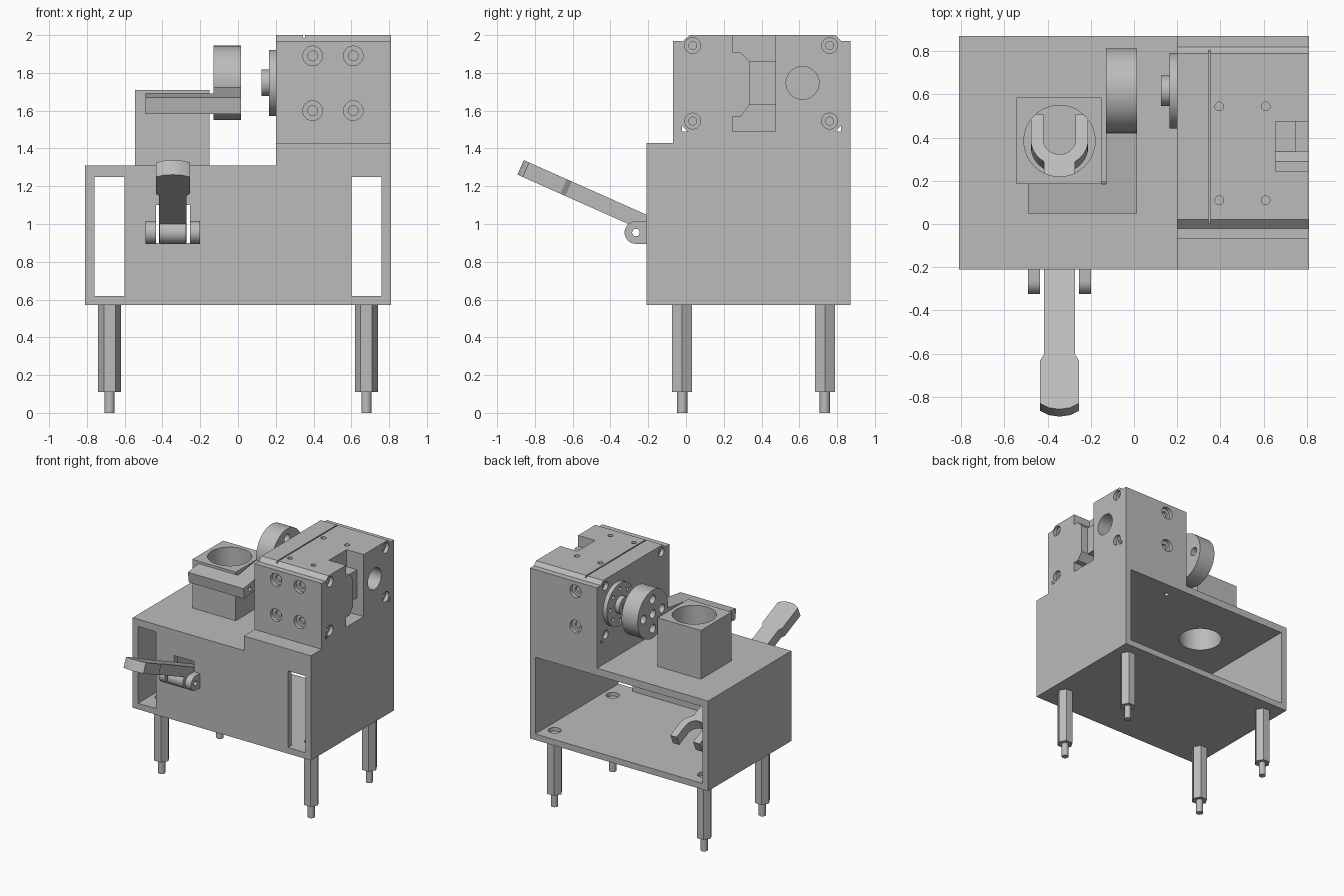
import bpy, bmesh, math
from mathutils import Matrix
from math import sin, cos, pi, radians

cube = bpy.data.objects.get("Cube")
if cube:
    bpy.data.objects.remove(cube, do_unlink=True)

grey = bpy.data.materials.new("machine_grey")
grey.use_nodes = True
tone = (0.5, 0.5, 0.5, 1)
grey.diffuse_color = tone
grey.node_tree.nodes["Principled BSDF"].inputs["Base Color"].default_value = tone


def prism(name, pts, axis, lo, hi):
    """Extrude a 2D outline along an axis; the outline uses the other two axes in order."""
    place = {"x": lambda a, b, d: (d, a, b),
             "y": lambda a, b, d: (a, d, b),
             "z": lambda a, b, d: (a, b, d)}[axis]
    bm = bmesh.new()
    low = [bm.verts.new(place(a, b, lo)) for a, b in pts]
    high = [bm.verts.new(place(a, b, hi)) for a, b in pts]
    n = len(pts)
    bm.faces.new(low)
    bm.faces.new(high)
    for i in range(n):
        j = (i + 1) % n
        bm.faces.new((low[i], low[j], high[j], high[i]))
    bmesh.ops.recalc_face_normals(bm, faces=bm.faces)
    mesh = bpy.data.meshes.new(name)
    bm.to_mesh(mesh)
    bm.free()
    mesh.materials.append(grey)
    ob = bpy.data.objects.new(name, mesh)
    bpy.context.collection.objects.link(ob)
    return ob


def box(name, x0, x1, y0, y1, z0, z1):
    return prism(name, [(x0, y0), (x1, y0), (x1, y1), (x0, y1)], "z", z0, z1)


def arc(a, b, r, start, end, n):
    step = radians(end - start) / n
    return [(a + r * cos(radians(start) + i * step), b + r * sin(radians(start) + i * step))
            for i in range(n + 1)]


def rod(name, axis, a, b, r, lo, hi, n=40):
    return prism(name, arc(a, b, r, 0, 360, n)[:-1], axis, lo, hi)


def cut(ob, cutters):
    """Subtract the cutters, bake the result and remove the helpers."""
    for c in cutters:
        c.hide_render = True
        m = ob.modifiers.new("cut", "BOOLEAN")
        m.object, m.operation, m.solver = c, "DIFFERENCE", "EXACT"
    graph = bpy.context.evaluated_depsgraph_get()
    baked = bpy.data.meshes.new_from_object(ob.evaluated_get(graph))
    ob.modifiers.clear()
    ob.data = baked
    for c in cutters:
        bpy.data.objects.remove(c, do_unlink=True)


def smooth(ob):
    bpy.ops.object.select_all(action="DESELECT")
    ob.select_set(True)
    bpy.context.view_layer.objects.active = ob
    bpy.ops.object.shade_smooth_by_angle(angle=radians(25))


def screw_hole(axis, a, b, face, inward, r):
    """Counterbore with a narrower bore behind it."""
    out = face - inward * 0.02
    return [rod("bore_cutter", axis, a, b, rad, *sorted((out, face + inward * d)), n=24)
            for rad, d in ((r, 0.03), (r * 0.5, 0.048))]


# Housing: stepped shell open at the back, with windows and a lever slot
wx, wy, wz = -0.345, 0.385, 1.25
housing = prism("housing", [(-0.81, 0.57), (0.81, 0.57), (0.81, 1.43), (0.2, 1.43),
                            (0.2, 1.31), (-0.81, 1.31)], "y", -0.21, 0.87)
cuts = [box("cavity_cutter", -0.76, 0.76, -0.16, 1, 0.62, wz),
        box("slot_cutter", -0.435, -0.255, -0.3, -0.1, 0.9, 1.1),
        rod("well_cutter", "z", wx, wy, 0.165, 1.2, 1.4),
        rod("pin_cutter", "z", 0.3, 0.75, 0.02, 1.2, 1.4, 20)]
for s in (-1, 1):
    x0, x1 = sorted((s * 0.6, s * 0.76))
    cuts.append(box("window_cutter", x0, x1, -0.3, -0.1, 0.62, wz))
    for y in (-0.02, 0.735):
        cuts.append(rod("floor_cutter", "z", s * 0.68, y, 0.05, 0.59, 0.7, 24))
cut(housing, cuts)

# Hexagonal standoff legs with round studs
for side, sx in (("left", 1), ("right", -1)):
    for end, y in (("front", -0.02), ("back", 0.735)):
        rod(f"{end}_{side}_leg", "z", sx * 0.68, y, 0.061, 0.11, 0.57, 6)
        smooth(rod(f"{end}_{side}_stud", "z", sx * 0.68, y, 0.027, 0, 0.12, 24))

# Round well tower
tower = box("well_tower", -0.545, -0.15, 0.185, 0.585, 1.31, 1.71)
cut(tower, [rod("well_cutter", "z", wx, wy, 0.165, 1.2, 1.8)])

# U-shaped bracket holding the motor
bracket = prism("motor_bracket", [(-0.07, 1.43), (0.87, 1.43), (0.87, 1.97), (0.82, 1.97),
                                  (0.82, 1.49), (-0.02, 1.49), (-0.02, 1.97), (-0.07, 1.97)],
                "x", 0.2, 0.81)
cuts = []
for z in (1.6, 1.89):
    for x in (0.395, 0.61):
        cuts += screw_hole("y", x, z, -0.07, 1, 0.052)
    cuts += screw_hole("y", 0.395, z, 0.87, -1, 0.052)
cut(bracket, cuts)

# Motor body with bevelled long edges, cable notch and screw holes
my, mz = 0.617, 1.747
motor = prism("motor_body", [(0.01, 1.49), (0.79, 1.49), (0.82, 1.52), (0.82, 1.97),
                             (0.79, 2.0), (0.02, 2.0), (-0.02, 1.965), (-0.02, 1.52)],
              "x", 0.2, 0.81)
cuts = [box("notch_cutter", 0.655, 0.9, 0.245, 0.475, 1.4, 2.1),
        box("seam_cutter", 0.345, 0.355, -0.1, 0.9, 1.985, 2.1),
        rod("port_cutter", "x", my, mz, 0.087, 0.66, 0.9)]
for y in (0.035, 0.76):
    for z in (1.545, 1.945):
        cuts += screw_hole("x", y, z, 0.81, -1, 0.042)
        cuts += screw_hole("x", y, z, 0.2, 1, 0.035)
for x in (0.395, 0.61):
    for y in (0.11, 0.545):
        cuts.append(rod("top_cutter", "z", x, y, 0.02, 1.95, 2.1, 20))
cut(motor, cuts)
prism("cable_guard", [(0.245, 1.57), (0.29, 1.57), (0.335, 1.63), (0.335, 1.86),
                      (0.29, 1.91), (0.245, 1.91)], "x", 0.655, 0.81)
box("cable_socket", 0.655, 0.75, 0.335, 0.475, 1.63, 1.86)

# Drive flange, hub and crank wheel
flange = rod("drive_flange", "x", my, mz, 0.175, 0.165, 0.2, 48)
cut(flange, [rod("ring_cutter", "x", my + 0.13 * cos(i * pi / 4), mz + 0.13 * sin(i * pi / 4),
                 0.015, 0.1, 0.19, 16) for i in range(8)])
hub = rod("drive_hub", "x", my, mz, 0.07, 0.125, 0.17)
cut(hub, [rod("hub_cutter", "x", my, mz, 0.03, 0.1, 0.15, 24)])
wheel = rod("crank_wheel", "x", my, mz, 0.197, -0.13, 0.015, 64)
cuts = [rod("wheel_cutter", "x", my, mz, 0.035, -0.2, 0.1, 24)]
cuts += [rod("wheel_cutter", "x", my + 0.12 * cos(i * pi / 2), mz + 0.12 * sin(i * pi / 2),
             0.035, -0.2, 0.1, 24) for i in range(4)]
cut(wheel, cuts)

# Tilted L-shaped pusher link
link = prism("pusher_link", [(-0.49, 0), (0.015, 0), (0.015, 0.4), (-0.13, 0.4),
                             (-0.13, 0.138), (-0.49, 0.138)], "z", -0.045, 0.045)
cut(link, [rod("link_cutter", "x", 0.075, 0, 0.018, -0.06, 0.1, 20)])
link.data.transform(Matrix.Translation((0, 0.055, 1.626)) @ Matrix.Rotation(radians(8), 4, "X"))

# Lever with a wide rounded grip outside and a fork inside
half = [(0, -0.668), (0.05, -0.66), (0.09, -0.638), (0.09, -0.42), (0.072, -0.39)]
half += arc(0, 0.7, 0.133, -57, 0, 8)
half += [(0.133, 0.826), (0.075, 0.826)] + arc(0, 0.7, 0.075, 0, -90, 10)
outline = half + [(-w, u) for w, u in reversed(half[1:-1])]
lever = prism("lever", outline, "z", -0.042, 0.042)
lever.data.transform(Matrix.Translation((wx, -0.265, 1.028)) @ Matrix.Rotation(radians(-24), 4, "X"))

# Lever pivot barrel and rounded lugs
py, pz = -0.265, 0.955
barrel = rod("pivot_barrel", "x", py, pz, 0.06, wx - 0.07, wx + 0.07)
cut(barrel, [rod("pivot_cutter", "x", py, pz, 0.02, -1, 0, 20)])
lug_shape = arc(py, pz, 0.06, 90, 270, 16) + [(-0.2, pz - 0.06), (-0.2, pz + 0.06)]
for side, x0 in (("right", -0.49), ("left", -0.255)):
    lug = prism(f"{side}_lug", lug_shape, "x", x0, x0 + 0.055)
    cut(lug, [rod("pivot_cutter", "x", py, pz, 0.02, -1, 0, 20)])
    smooth(lug)

for part in (housing, tower, bracket, motor, flange, hub, wheel, link, lever, barrel):
    smooth(part)
